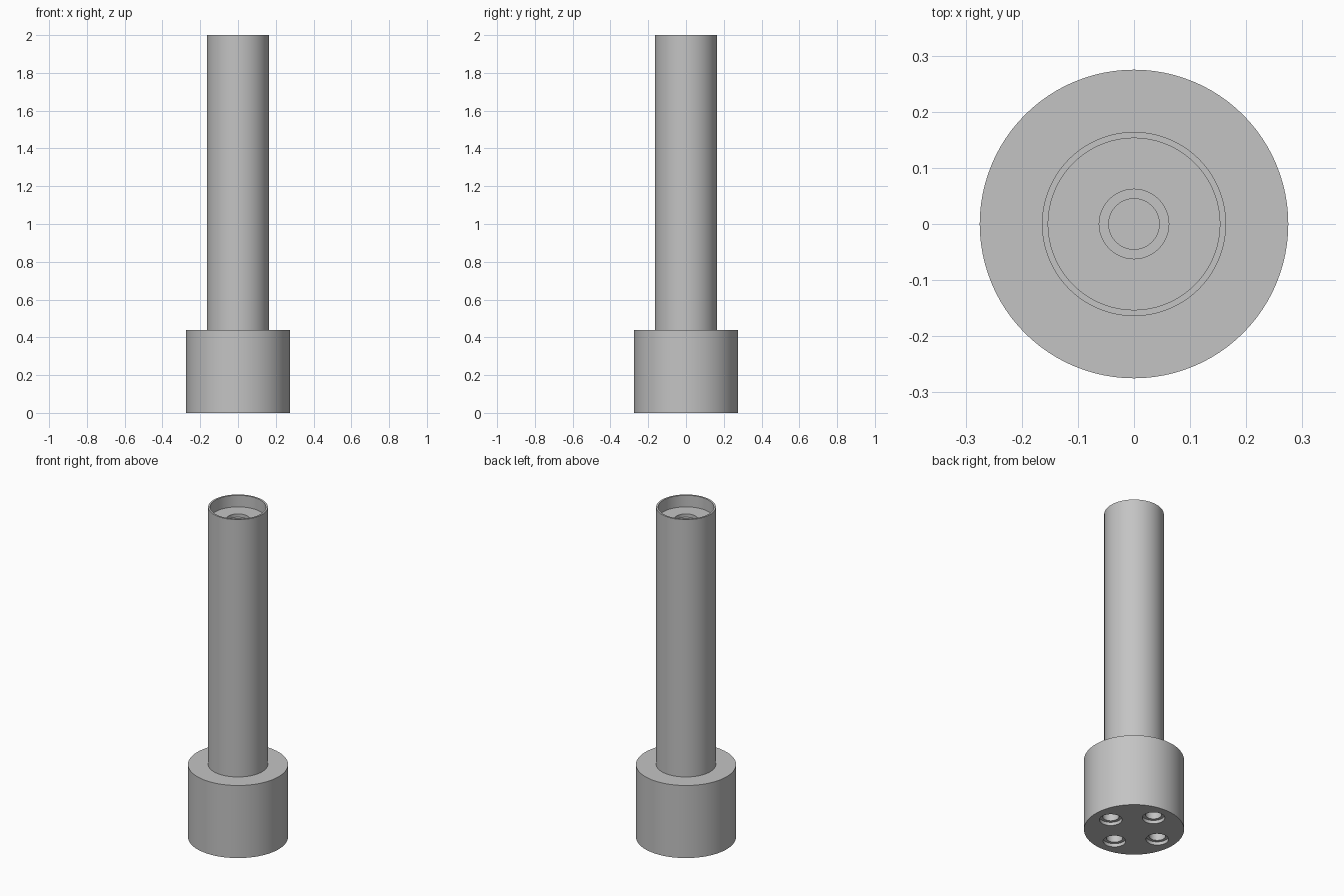
import bpy, bmesh
from math import pi, cos, sin
from mathutils import Matrix, Vector

if "Cube" in bpy.data.objects:
    bpy.data.objects.remove(bpy.data.objects["Cube"])

BASE_R, SHAFT_R, CUP_R = 0.275, 0.164, 0.153
BORE_R, HOLE_R = 0.062, 0.045
BASE_H, TOP, CUP_DEPTH, STEP, HOLE_DEPTH = 0.44, 2.0, 0.07, 0.02, 0.2

grey = bpy.data.materials.new("plain grey")
grey.use_nodes = True
colour = (0.55, 0.55, 0.55, 1)
grey.diffuse_color = colour
grey.node_tree.nodes["Principled BSDF"].inputs["Base Color"].default_value = colour


def lathe(bm, profile, sides, centre=(0, 0)):
    """Revolve an (r, z) profile that starts and ends on the axis."""
    rings = []
    for r, z in profile:
        count = sides if r > 0 else 1
        rings.append([bm.verts.new((centre[0] + r * cos(2 * pi * i / sides),
                                    centre[1] + r * sin(2 * pi * i / sides), z))
                      for i in range(count)])
    for a, b in zip(rings, rings[1:]):
        if len(a) == 1:
            bm.faces.new(b)
        elif len(b) == 1:
            bm.faces.new(a)
        else:
            for i in range(sides):
                j = (i + 1) % sides
                bm.faces.new((a[i], a[j], b[j], b[i]))
    # Flat caps do not need their axis points
    bmesh.ops.delete(bm, geom=[v for v in bm.verts if not v.link_faces], context="VERTS")
    bmesh.ops.recalc_face_normals(bm, faces=bm.faces[:])


def finish(name, bm):
    mesh = bpy.data.meshes.new(name)
    bm.to_mesh(mesh)
    bm.free()
    mesh.materials.append(grey)
    obj = bpy.data.objects.new(name, mesh)
    bpy.context.collection.objects.link(obj)
    return obj


# Base, shaft, top cup and stepped centre hole in one turned profile
floor = TOP - CUP_DEPTH
bm = bmesh.new()
lathe(bm, [(0, 0), (BASE_R, 0), (BASE_R, BASE_H), (SHAFT_R, BASE_H), (SHAFT_R, TOP),
           (CUP_R, TOP), (CUP_R, floor), (BORE_R, floor), (BORE_R, floor - STEP),
           (HOLE_R, floor - STEP), (HOLE_R, floor - HOLE_DEPTH),
           (0, floor - HOLE_DEPTH)], 96)
post = finish("post_with_base", bm)

# Four stepped screw holes in the underside
bm = bmesh.new()
for k in range(4):
    spot = Matrix.Rotation(k * pi / 2, 3, "Z") @ Vector((0.167, 0, 0))
    lathe(bm, [(0, -STEP), (BORE_R, -STEP), (BORE_R, STEP), (HOLE_R, STEP),
               (HOLE_R, HOLE_DEPTH), (0, HOLE_DEPTH)], 48, spot)
cutter = finish("screw_hole_cutter", bm)
cutter.hide_render = True

bpy.ops.object.select_all(action="DESELECT")
post.select_set(True)
bpy.context.view_layer.objects.active = post
cut = post.modifiers.new("screw holes", "BOOLEAN")
cut.operation = "DIFFERENCE"
cut.solver = "EXACT"
cut.object = cutter
bpy.ops.object.modifier_apply(modifier=cut.name)
bpy.data.objects.remove(cutter)
bpy.ops.object.shade_smooth_by_angle(angle=pi / 6)
